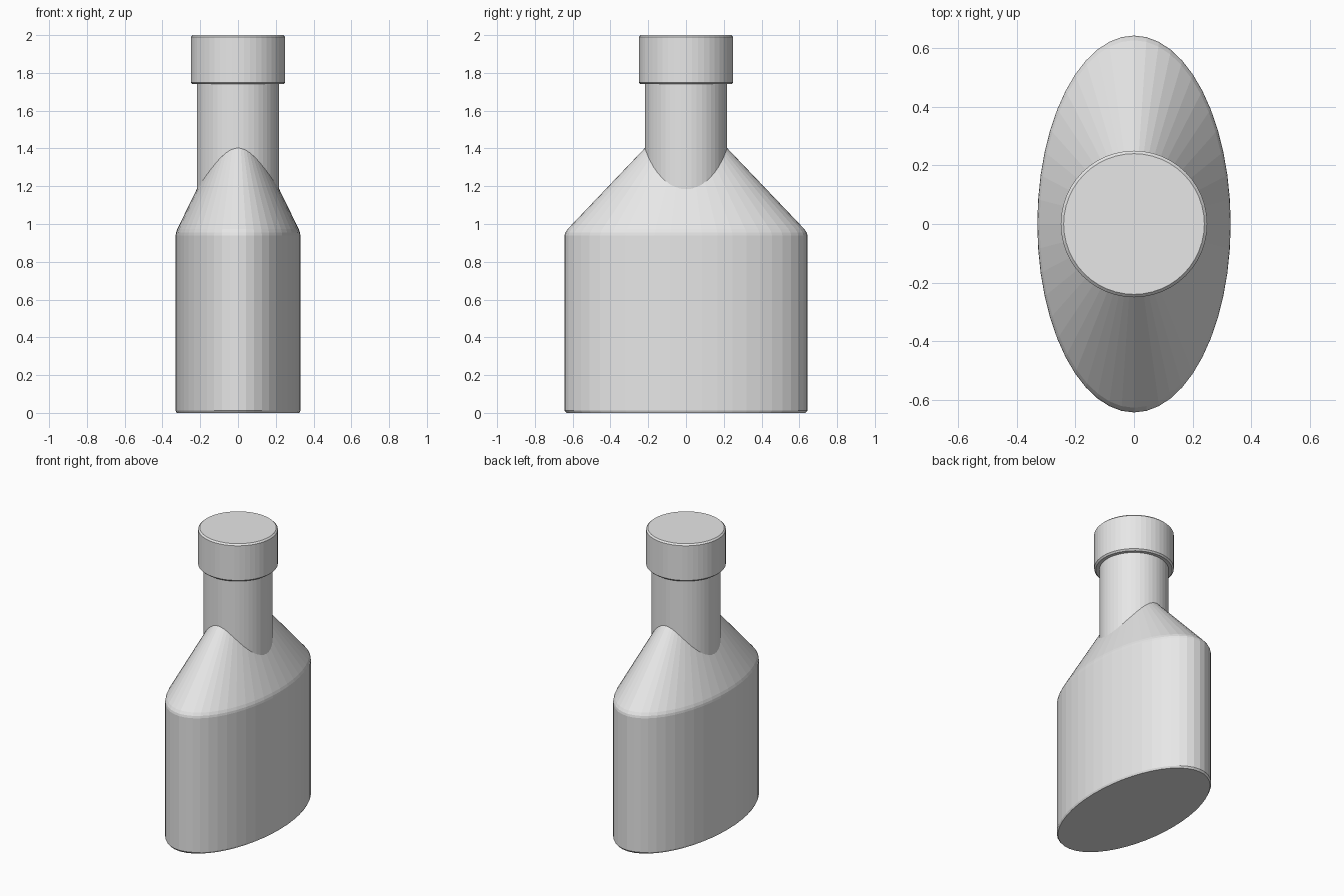
import bpy
import bmesh
from math import cos, sin, tau

cube = bpy.data.objects.get("Cube")
if cube:
    bpy.data.objects.remove(cube, do_unlink=True)

SEGMENTS = 48

grey = bpy.data.materials.new("light_grey")
grey.use_nodes = True
grey.diffuse_color = (0.8, 0.8, 0.8, 1)
grey.node_tree.nodes["Principled BSDF"].inputs["Base Color"].default_value = (0.8, 0.8, 0.8, 1)


def lathe(name, profile, rx=1.0, ry=1.0):
    """Closed solid of stacked elliptical rings; profile holds (radius, z)."""
    bm = bmesh.new()
    rings = []
    for r, z in profile:
        rings.append([bm.verts.new((rx * r * cos(tau * i / SEGMENTS),
                                    ry * r * sin(tau * i / SEGMENTS), z))
                      for i in range(SEGMENTS)])
    for low, high in zip(rings, rings[1:]):
        for i in range(SEGMENTS):
            j = (i + 1) % SEGMENTS
            bm.faces.new((low[i], low[j], high[j], high[i]))
    bm.faces.new(rings[0][::-1])
    bm.faces.new(rings[-1])
    mesh = bpy.data.meshes.new(name)
    bm.to_mesh(mesh)
    bm.free()
    mesh.materials.append(grey)
    obj = bpy.data.objects.new(name, mesh)
    bpy.context.collection.objects.link(obj)
    return obj


# Oval body with a softened base and shoulder, tapering into the neck
lathe("body", [(0.985, 0), (1, 0.012), (1, 0.94), (0.994, 0.955),
               (0.975, 0.973), (0.3, 1.428)], rx=0.33, ry=0.643)

# Round neck
lathe("neck", [(0.218, 1.0), (0.218, 1.8)])

# Cap with bevelled rims
lathe("cap", [(0.24, 1.74), (0.25, 1.75), (0.25, 1.99), (0.24, 2.0)])
